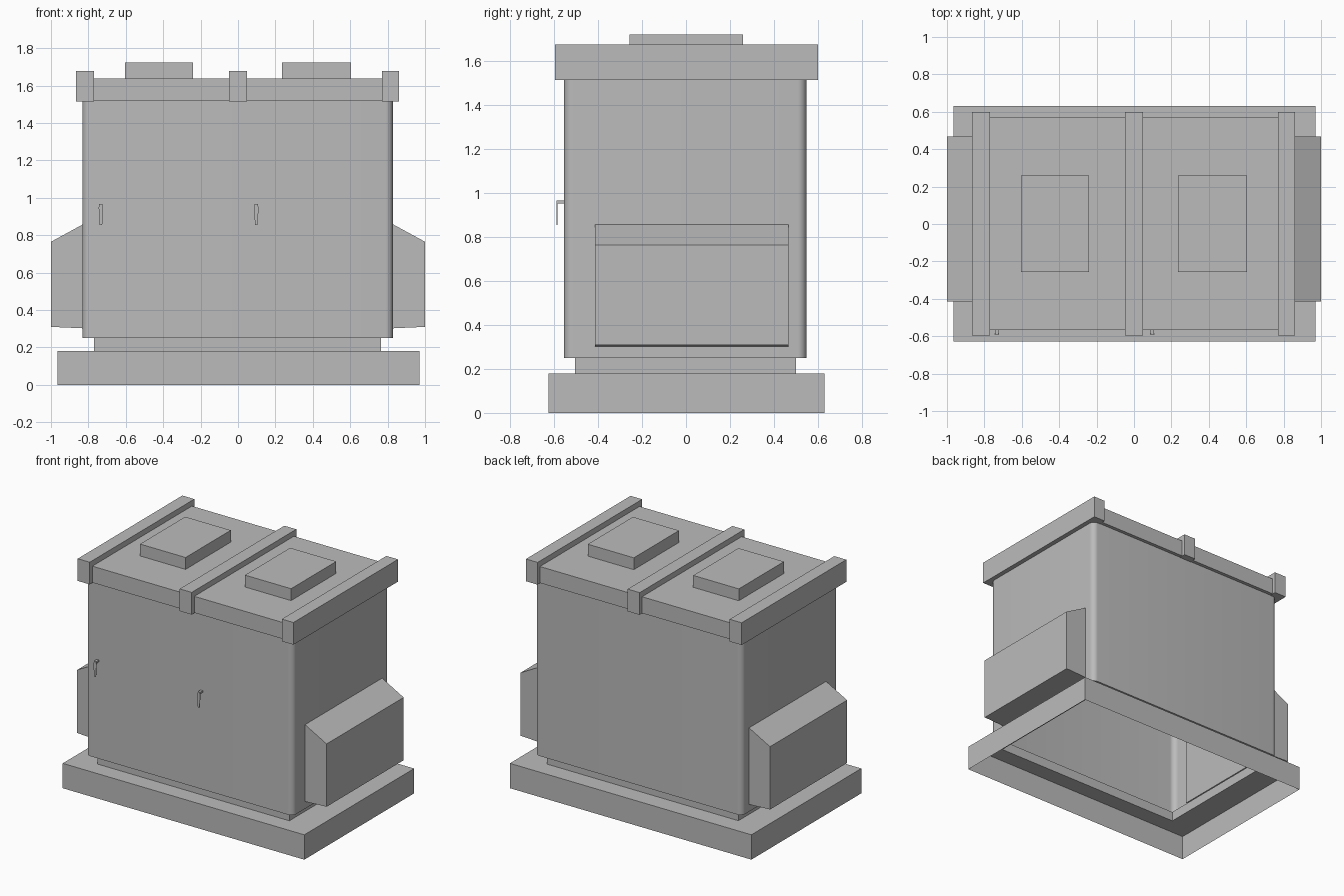
import bpy, bmesh, math

cube = bpy.data.objects.get("Cube")
if cube:
    bpy.data.objects.remove(cube, do_unlink=True)

grey = bpy.data.materials.new("plain_grey")
grey.use_nodes = True
GREY = (0.5, 0.5, 0.5, 1)
grey.diffuse_color = GREY
grey.node_tree.nodes["Principled BSDF"].inputs["Base Color"].default_value = GREY


def finish(name, bm):
    bmesh.ops.recalc_face_normals(bm, faces=bm.faces[:])
    mesh = bpy.data.meshes.new(name)
    bm.to_mesh(mesh)
    bm.free()
    mesh.materials.append(grey)
    obj = bpy.data.objects.new(name, mesh)
    bpy.context.collection.objects.link(obj)
    return obj


def box(name, x, y, z):
    bm = bmesh.new()
    bmesh.ops.create_cube(bm, size=1)
    for v in bm.verts:
        v.co = [r[0] if c < 0 else r[1] for c, r in zip(v.co, (x, y, z))]
    return finish(name, bm)


def prism(name, points, axis, lo, hi):
    """Extrude a 2D outline along x (0) or y (1)."""
    bm = bmesh.new()

    def place(p, t):
        return (p[0], t, p[1]) if axis == 1 else (t, p[0], p[1])
    a, b = [[bm.verts.new(place(p, t)) for p in points] for t in (lo, hi)]
    bm.faces.new(a)
    bm.faces.new(b)
    for i in range(len(a)):
        j = (i + 1) % len(a)
        bm.faces.new((a[i], a[j], b[j], b[i]))
    return finish(name, bm)


def outline(x, y, r=0, steps=8):
    """Rectangle outline, with rounded corners when r is set."""
    if not r:
        return [(x[1], y[1]), (x[0], y[1]), (x[0], y[0]), (x[1], y[0])]
    pts = []
    corners = ((x[1] - r, y[1] - r), (x[0] + r, y[1] - r),
               (x[0] + r, y[0] + r), (x[1] - r, y[0] + r))
    for k, (cx, cy) in enumerate(corners):
        for s in range(steps + 1):
            a = math.pi / 2 * (k + s / steps)
            pts.append((cx + r * math.cos(a), cy + r * math.sin(a)))
    return pts


def ring(bm, pts, z):
    return [bm.verts.new((*p, z)) for p in pts]


def walls(bm, a, b):
    for i in range(len(a)):
        j = (i + 1) % len(a)
        bm.faces.new((a[i], a[j], b[j], b[i]))


base = outline((-0.965, 0.97), (-0.627, 0.63))
neck = outline((-0.77, 0.765), (-0.505, 0.5))

# Base skirt, open underneath, with a ledge and a recessed neck
bm = bmesh.new()
rings = [ring(bm, p, z) for p, z in ((base, 0), (base, 0.18), (neck, 0.18), (neck, 0.25))]
for lower, upper in zip(rings, rings[1:]):
    walls(bm, lower, upper)
finish("base_skirt", bm)

# Cabinet shell with rounded upright corners and a rim around its open bottom
bm = bmesh.new()
body = outline((-0.832, 0.828), (-0.555, 0.548), 0.04)
low, high = ring(bm, body, 0.25), ring(bm, body, 1.53)
walls(bm, low, high)
hole = ring(bm, neck, 0.25)
rim = [bm.edges.get((low[i - 1], low[i])) for i in range(len(low))]
rim += [bm.edges.new((hole[i - 1], hole[i])) for i in range(len(hole))]
bmesh.ops.triangle_fill(bm, edges=rim, use_beauty=True)
cabinet = finish("cabinet_shell", bm)
bpy.context.view_layer.objects.active = cabinet
cabinet.select_set(True)
bpy.ops.object.shade_smooth_by_angle(angle=math.radians(30))
cabinet.select_set(False)

# Roof slab, cross beams and hatches
box("roof_slab", (-0.8, 0.8), (-0.567, 0.573), (1.518, 1.637))
for name, x in (("right", (-0.866, -0.77)), ("middle", (-0.049, 0.047)), ("left", (0.769, 0.862))):
    box(name + "_roof_beam", x, (-0.597, 0.6), (1.516, 1.677))
for name, x in (("right", (-0.605, -0.24)), ("left", (0.236, 0.605))):
    box(name + "_roof_hatch", x, (-0.257, 0.26), (1.63, 1.723))

# Slope-topped side housings
for name, s in (("left", 1), ("right", -1)):
    prism(name + "_side_housing",
          [(s * 0.82, 0.302), (s, 0.31), (s, 0.765), (s * 0.82, 0.863)], 1, -0.415, 0.467)

# Door handles: a short stub carrying a thin tapered lever
for name, x in (("right", -0.733), ("left", 0.098)):
    lever = [(-0.007, 0.855), (0.007, 0.855), (0.012, 0.95), (0.005, 0.967),
             (-0.005, 0.967), (-0.012, 0.95)]
    prism(name + "_handle_lever", [(x + px, pz) for px, pz in lever], 1, -0.59, -0.586)
    box(name + "_handle_stub", (x - 0.009, x + 0.009), (-0.587, -0.55), (0.953, 0.966))
